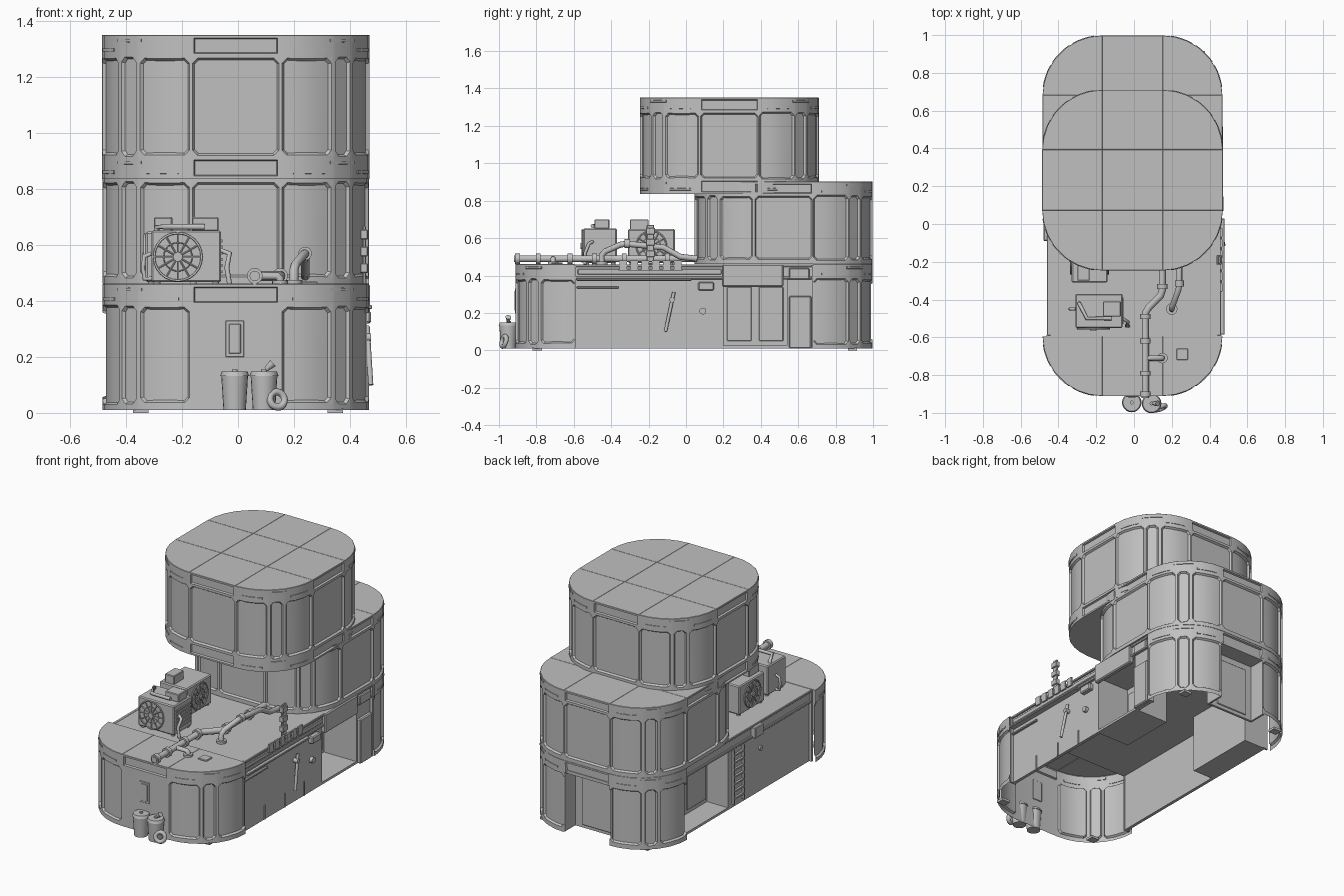
import bpy, bmesh, math
from mathutils import Vector

cube = bpy.data.objects.get("Cube")
if cube:
    bpy.data.objects.remove(cube)

grey = bpy.data.materials.new("plain grey")
grey.use_nodes = True
grey.diffuse_color = (0.53, 0.53, 0.53, 1)
grey.node_tree.nodes["Principled BSDF"].inputs["Base Color"].default_value = grey.diffuse_color

CX, HALF, R = -0.008, 0.16, 0.316
ARC = [0, 12, 24, 36, 38, 52, 54, 66, 78, 90]


def finish(name, bm, smooth=True):
    mesh = bpy.data.meshes.new(name)
    bm.to_mesh(mesh)
    bm.free()
    mesh.materials.append(grey)
    ob = bpy.data.objects.new(name, mesh)
    bpy.context.collection.objects.link(ob)
    if smooth:
        bpy.ops.object.select_all(action='DESELECT')
        ob.select_set(True)
        bpy.context.view_layer.objects.active = ob
        bpy.ops.object.shade_smooth_by_angle(angle=math.radians(32))


def box(name, x, y, z, bevel=0):
    bm = bmesh.new()
    bmesh.ops.create_cube(bm, size=1)
    for v in bm.verts:
        v.co = [(p[0] + p[1]) / 2 + c * (p[1] - p[0]) for p, c in zip((x, y, z), v.co)]
    if bevel:
        bmesh.ops.bevel(bm, geom=bm.edges[:], offset=bevel, segments=1, affect='EDGES')
    finish(name, bm, False)


def rod(name, a, b, r, r2=None, sides=16):
    a, b = Vector(a), Vector(b)
    bm = bmesh.new()
    bmesh.ops.create_cone(bm, cap_ends=True, segments=sides, radius1=r,
                          radius2=r if r2 is None else r2, depth=(b - a).length)
    bm.transform((b - a).to_track_quat('Z', 'Y').to_matrix().to_4x4())
    bmesh.ops.translate(bm, vec=(a + b) / 2, verts=bm.verts)
    finish(name, bm)


def pipe(name, points, r):
    curve = bpy.data.curves.new(name, 'CURVE')
    curve.dimensions = '3D'
    curve.bevel_depth, curve.bevel_resolution = r, 3
    curve.use_fill_caps = True
    spline = curve.splines.new('POLY')
    spline.points.add(len(points) - 1)
    for p, co in zip(spline.points, points):
        p.co = (*co, 1)
    spline.use_smooth = True
    curve.materials.append(grey)
    ob = bpy.data.objects.new(name, curve)
    bpy.context.collection.objects.link(ob)


def ring(name, centre, axis, major, minor):
    bpy.ops.mesh.primitive_torus_add(major_segments=24, minor_segments=8, major_radius=major,
                                     minor_radius=minor, location=centre,
                                     rotation=Vector(axis).to_track_quat('Z', 'Y').to_euler())
    ob = bpy.context.object
    ob.name = name
    ob.data.materials.append(grey)
    bpy.ops.object.shade_smooth()


def recess(bm, faces, margin, slope, depth, chamfer=0):
    """Sink a group of faces behind a sloped frame, with cut corners if asked."""
    bmesh.ops.inset_region(bm, faces=faces, thickness=margin, depth=0)
    if chamfer:
        for f in faces:
            f.material_index = 1
        group = set(faces)
        corners = [v for f in faces for v in f.verts if len(group.intersection(v.link_faces)) == 1]
        cut = bmesh.ops.bevel(bm, geom=corners, offset=chamfer, segments=1, affect='VERTICES')
        for f in cut['faces']:
            if len(f.verts) == 3:
                f.material_index = 0
        faces = [f for f in bm.faces if f.material_index == 1]
    bmesh.ops.inset_region(bm, faces=faces, thickness=slope, depth=-depth)
    for f in bm.faces:
        f.material_index = 0


def slits(yc, z, quarters, grow):
    """Thin raised strips on the rounded corners of a band."""
    bm = bmesh.new()
    for q in quarters:
        sx, sy = (1, -1, -1, 1)[q], (1, 1, -1, -1)[q]
        for start, end, dz in ((8, 30, -0.022), (34, 56, 0.012), (60, 82, -0.022)):
            last = None
            for i in range(5):
                t = math.radians(q * 90 + start + (end - start) * i / 4)
                ring4 = [bm.verts.new((CX + sx * HALF + r * math.cos(t), yc + sy * HALF + r * math.sin(t), z + dz + h))
                         for r, h in ((R + grow - 0.006, 0), (R + grow + 0.002, 0.002),
                                      (R + grow + 0.002, 0.012), (R + grow - 0.006, 0.014))]
                if last:
                    for k in range(4):
                        bm.faces.new((last[k], ring4[k], ring4[(k + 1) % 4], last[(k + 1) % 4]))
                if i in (0, 4):
                    bm.faces.new(ring4 if i else ring4[::-1])
                last = ring4
    bmesh.ops.recalc_face_normals(bm, faces=bm.faces)
    finish("corner_slits", bm)


def module(name, yc, levels, panel_row, quarters=(0, 1, 2, 3), plain=(), gap=None, grow=0):
    """Rounded habitat shell with recessed panels, bands and a tiled roof."""
    bm = bmesh.new()
    closed = len(quarters) == 4
    cols, centres = [], []
    for q in quarters:
        sx, sy = (1, -1, -1, 1)[q], (1, 1, -1, -1)[q]
        cx, cy = CX + sx * HALF, yc + sy * HALF
        centres.append(bm.verts.new((cx, cy, levels[-1])))
        for a in ARC:
            t = math.radians(a + q * 90)
            cols.append([bm.verts.new((cx + (R + grow) * math.cos(t), cy + (R + grow) * math.sin(t), z))
                         for z in levels])
    n, m = len(cols), len(ARC)
    rows = len(levels) - 1
    grid = {}
    for i in range(n if closed else n - 1):
        for k in range(rows):
            if gap == quarters[i // m] and i % m == m - 1 and k <= panel_row:
                continue
            a, b = cols[i], cols[(i + 1) % n]
            grid[i, k] = bm.faces.new((a[k], b[k], b[k + 1], a[k + 1]))
    # roof tiles
    tiles = []
    for j in range(len(quarters)):
        arc = [c[-1] for c in cols[j * m:(j + 1) * m]]
        tiles.append(bm.faces.new(arc + [centres[j]]))
        if closed or j == 0:
            k = (j + 1) % len(quarters)
            tiles.append(bm.faces.new((arc[-1], cols[k * m][-1], centres[k], centres[j])))
    if closed:
        tiles.append(bm.faces.new(centres))
        bm.faces.new([c[0] for c in reversed(cols)])
    # recessed wall panels and band slots
    for j, q in enumerate(quarters):
        for group in ((0, 1, 2), (4,), (6, 7, 8), (9,)):
            faces = [grid[j * m + g, panel_row] for g in group if (j * m + g, panel_row) in grid]
            if faces and not (group == (9,) and q in plain):
                recess(bm, faces, 0.003 if group == (4,) else 0.008, 0.008, 0.012, 0.018)
        for k in range(rows):
            if k != panel_row and levels[k + 1] - levels[k] > 0.04 and (j * m + 9, k) in grid:
                recess(bm, [grid[j * m + 9, k]], 0.014, 0.005, 0.012)
    bmesh.ops.inset_individual(bm, faces=tiles, thickness=0.002, depth=0.002)
    finish(name, bm)
    for k in range(rows):
        if k != panel_row and levels[k + 1] - levels[k] > 0.04:
            slits(yc, (levels[k] + levels[k + 1]) / 2, quarters, grow)


# main shells
module("top_floor", 0.232, (0.837, 0.915, 1.275, 1.35), 1, grow=0.002)
module("middle_floor", 0.522, (0.462, 0.48, 0.83, 0.9), 1)
module("ground_front_cap", -0.435, (0.01, 0.03, 0.385, 0.46), 1, (2, 3), plain=(2,))
module("ground_back_cap", 0.522, (0.01, 0.03, 0.385, 0.46), 1, (0, 1), gap=0)

# ground floor body, open underneath, with an entrance niche in each side
box("roof_deck", (-0.45, 0.45), (-0.6, 0.69), (0.38, 0.458))
for side, name, start, end, depth in ((1, "left", 0.2, 0.54, 0.22), (-1, "right", 0.22, 0.675, 0.3)):
    def span(a, b):
        return sorted((side * a, side * b))
    box(name + "_wall_front", span(0.425, 0.445), (-0.6, start), (0.01, 0.4))
    box(name + "_wall_rear", span(0.425, 0.445), (end, 0.69), (0.01, 0.4))
    box(name + "_niche_back", span(depth - 0.012, depth), (start - 0.01, end + 0.01), (0.01, 0.385))
    box(name + "_niche_floor", span(depth - 0.012, 0.445), (start - 0.01, end + 0.01), (0.01, 0.025))
    for y in (start - 0.01, end):
        box(name + "_niche_cheek", span(depth, 0.445), (y, y + 0.01), (0.01, 0.385))
    for i in range(2):
        w = (end - start) / 2
        box(name + "_niche_panel", span(depth, depth + 0.008),
            (start + i * w + 0.02, start + (i + 1) * w - 0.02), (0.05, 0.34), 0.003)
    for y in (-0.6, 0.675):
        box(name + "_jamb", span(0.42, 0.462), (y, y + 0.012), (0.01, 0.455))
    box(name + "_eave", span(0.44, 0.46), (-0.59, 0.675), (0.38, 0.395), 0.003)
    box(name + "_top_rail", span(0.44, 0.46), (-0.59, 0.675), (0.445, 0.46), 0.003)
    for y in (-0.82, 0.865):
        box(name + "_foot", span(0.32, 0.375), (y, y + 0.05), (0, 0.015))

# back doorway
box("door_back_wall", (-0.17, 0.15), (0.87, 0.885), (0.01, 0.4))
box("door_panel", (-0.12, 0.1), (0.885, 0.893), (0.03, 0.34), 0.003)
box("door_lintel", (-0.17, 0.15), (0.87, 0.99), (0.38, 0.4))
for x in (-0.18, 0.15):
    box("door_reveal", (x, x + 0.012), (0.87, 0.99), (0.01, 0.4))

# left wall fittings
box("awning_rail", (0.44, 0.48), (-0.585, 0.03), (0.372, 0.385), 0.003)
box("rail_slot_bar", (0.445, 0.456), (-0.58, 0.19), (0.405, 0.435), 0.004)
box("shutter_box", (0.44, 0.472), (0.195, 0.52), (0.34, 0.46), 0.006)
box("small_vent_box", (0.44, 0.465), (0.55, 0.66), (0.38, 0.44), 0.005)
box("service_locker", (0.44, 0.468), (0.55, 0.67), (0.01, 0.29), 0.006)
box("meter_box", (0.44, 0.475), (0.065, 0.15), (0.32, 0.365), 0.006)
box("door_handle_rail", (0.445, 0.462), (-0.585, -0.36), (0.33, 0.342), 0.003)
for y in (-0.375, -0.175, 0.015):
    box("wall_seam", (0.444, 0.45), (y, y + 0.006), (0.01, 0.1))
rod("lever_bar", (0.462, -0.065, 0.31), (0.475, -0.11, 0.1), 0.009)
rod("lever_pivot", (0.44, -0.075, 0.27), (0.475, -0.075, 0.27), 0.014)
rod("wall_knob", (0.44, 0.09, 0.21), (0.465, 0.09, 0.21), 0.018)

# right wall fittings
box("right_wall_box", (-0.48, -0.44), (-0.09, -0.005), (0.38, 0.45), 0.005)
for y in (0.07, 0.17):
    box("ladder_rail", (-0.46, -0.443), (y, y + 0.01), (0.03, 0.37))
for i in range(7):
    box("ladder_rung", (-0.458, -0.443), (0.07, 0.175), (0.06 + i * 0.045, 0.07 + i * 0.045))
rod("right_port", (-0.44, -0.1, 0.28), (-0.455, -0.1, 0.28), 0.015)

# blank sign frame on the roof edge
for z in (0.43, 0.475):
    rod("sign_rail", (0.463, -0.36, z), (0.463, -0.02, z), 0.004, sides=8)
for i in range(6):
    y = -0.355 + i * 0.058
    box("sign_tile", (0.458, 0.468), (y, y + 0.04), (0.425, 0.48))
box("upright_sign", (0.445, 0.457), (-0.21, -0.17), (0.46, 0.67), 0.003)
for z in (0.5, 0.56, 0.62):
    box("upright_sign_tile", (0.437, 0.465), (-0.215, -0.165), (z, z + 0.035), 0.003)


def fan(centre, axis, r):
    c, d = Vector(centre), Vector(axis)
    u = Vector((0, 0, 1))
    w = d.cross(u)
    ring("fan_rim", c, d, r, 0.004)
    ring("fan_guard", c, d, r * 0.6, 0.002)
    rod("fan_hub", c - d * 0.005, c + d * 0.008, r * 0.2)
    for i in range(12):
        t = i * math.tau / 12
        rod("fan_spoke", c, c + (u * math.cos(t) + w * math.sin(t)) * r, 0.003, sides=6)


# rooftop cooling units
for x, y, z in (((-0.31, -0.06), (-0.55, -0.37), 0.652), ((-0.33, -0.14), (-0.31, -0.06), 0.648)):
    box("cooler_body", x, y, (0.468, z), 0.006)
    for fx, s in zip(x, (0.02, -0.02)):
        for fy, t in zip(y, (0.02, -0.02)):
            rod("cooler_foot", (fx + s, fy + t, 0.455), (fx + s, fy + t, 0.475), 0.012)
fan((-0.215, -0.555, 0.558), (0, -1, 0), 0.085)
fan((-0.136, -0.185, 0.558), (1, 0, 0), 0.08)
fan((-0.334, -0.185, 0.558), (-1, 0, 0), 0.08)
for i in range(6):
    z = 0.5 + i * 0.022
    box("cooler_louvre", (-0.062, -0.055), (-0.53, -0.39), (z, z + 0.01))
box("cooler_large_cap", (-0.165, -0.07), (-0.49, -0.41), (0.65, 0.7), 0.004)
box("cooler_small_cap", (-0.3, -0.235), (-0.3, -0.2), (0.64, 0.7), 0.004)
pipe("cooler_top_hose", [(-0.29, -0.42, 0.64), (-0.29, -0.42, 0.665), (-0.25, -0.5, 0.665), (-0.12, -0.5, 0.665)], 0.01)
pipe("cooler_side_hose", [(-0.31, -0.45, 0.57), (-0.335, -0.45, 0.56), (-0.34, -0.45, 0.52),
                          (-0.335, -0.45, 0.48), (-0.31, -0.45, 0.48)], 0.008)
pipe("cooler_drain_hose", [(-0.06, -0.5, 0.58), (-0.03, -0.52, 0.57), (-0.04, -0.54, 0.52), (-0.03, -0.54, 0.46)], 0.009)

# rooftop pipes
pipe("main_pipe", [(0.06, -0.92, 0.49), (0.06, -0.47, 0.49), (0.08, -0.44, 0.49),
                   (0.14, -0.38, 0.49), (0.15, -0.35, 0.49), (0.15, 0.05, 0.49)], 0.019)
for x, y in ((0.06, -0.9), (0.06, -0.79), (0.06, -0.62), (0.06, -0.49), (0.15, -0.33), (0.15, -0.1)):
    rod("pipe_collar", (x, y - 0.013, 0.49), (x, y + 0.013, 0.49), 0.028)
    rod("pipe_stand", (x, y, 0.455), (x, y, 0.49), 0.012)
pipe("branch_pipe", [(0.06, -0.71, 0.49), (0.14, -0.71, 0.49), (0.15, -0.71, 0.48), (0.15, -0.71, 0.455)], 0.014)
rod("branch_flange", (0.15, -0.71, 0.46), (0.15, -0.71, 0.474), 0.028)
pipe("second_pipe", [(0.2, -0.45, 0.46), (0.2, -0.45, 0.51), (0.205, -0.43, 0.53), (0.235, -0.35, 0.565),
                     (0.24, -0.32, 0.57), (0.24, -0.12, 0.55), (0.24, -0.03, 0.5), (0.24, 0.06, 0.49)], 0.016)
rod("second_flange", (0.2, -0.45, 0.46), (0.2, -0.45, 0.475), 0.03)
rod("second_collar", (0.24, -0.33, 0.57), (0.24, -0.3, 0.57), 0.024)
box("roof_hatch", (0.225, 0.285), (-0.72, -0.66), (0.46, 0.47), 0.003)

# front window slot
box("window_frame", (-0.045, 0.022), (-0.915, -0.906), (0.2, 0.33), 0.002)
box("window_pane", (-0.033, 0.01), (-0.918, -0.911), (0.212, 0.318), 0.002)

# bins and spare tyre
for x, y in ((-0.012, -0.945), (0.093, -0.95)):
    rod("bin_body", (x, y, 0.01), (x, y, 0.135), 0.04, 0.048, 20)
    rod("bin_lid", (x, y, 0.132), (x, y, 0.148), 0.052, 0.046, 20)
    rod("bin_knob", (x, y, 0.145), (x, y, 0.156), 0.01)
rod("bin_litter", (0.1, -0.95, 0.155), (0.125, -0.95, 0.178), 0.008, 0.015)
ring("spare_tyre", (0.14, -0.973, 0.048), (0.4, -1, 0.25), 0.028, 0.013)
